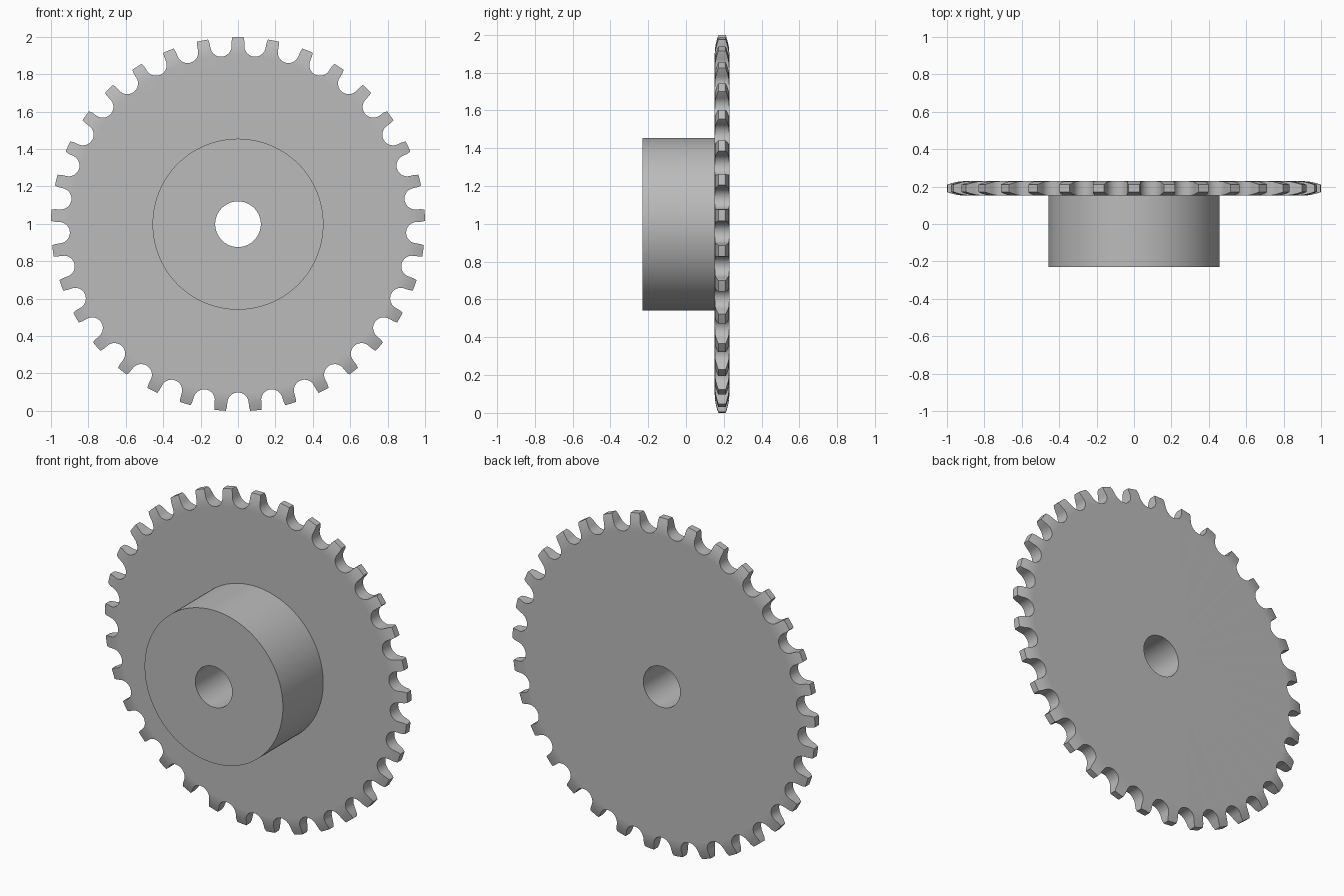
import bpy, bmesh
from math import sin, cos, pi, atan2, hypot, radians

cube = bpy.data.objects.get("Cube")
if cube:
    bpy.data.objects.remove(cube)

TEETH, COLS = 33, 4                  # columns of faces across each tooth
SEG = TEETH * COLS
PITCH = 2 * pi / TEETH
CENTRE_Z = 0.998
BORE, HUB, ROOT, TIP = 0.122, 0.457, 0.9, 1.0
FRONT, PLATE, BACK = -0.229, 0.152, 0.229
MID, HALF = (PLATE + BACK) / 2, (BACK - PLATE) / 2
SEAT = 0.057                         # radius of the round gap between teeth

steel = bpy.data.materials.new("steel grey")
steel.use_nodes = True
GREY = (0.5, 0.5, 0.5, 1)
steel.diffuse_color = GREY
steel.node_tree.nodes["Principled BSDF"].inputs["Base Color"].default_value = GREY


def place(bm, radius, angle, y):
    return bm.verts.new((radius * sin(angle), y, CENTRE_Z + radius * cos(angle)))


def lathe(bm, profile):
    """Turn (radius, y) points around the axle."""
    rings = [[place(bm, r, (i / COLS - 0.5) * PITCH, y) for i in range(SEG)]
             for r, y in profile]
    for a, b in zip(rings, rings[1:]):
        for i in range(SEG):
            j = (i + 1) % SEG
            bm.faces.new((a[i], a[j], b[j], b[i]))


def finish(bm, name):
    bmesh.ops.remove_doubles(bm, verts=bm.verts, dist=1e-5)
    bmesh.ops.recalc_face_normals(bm, faces=bm.faces)
    mesh = bpy.data.meshes.new(name)
    bm.to_mesh(mesh)
    bm.free()
    mesh.materials.append(steel)
    obj = bpy.data.objects.new(name, mesh)
    bpy.context.collection.objects.link(obj)
    bpy.ops.object.select_all(action='DESELECT')
    obj.select_set(True)
    bpy.context.view_layer.objects.active = obj
    bpy.ops.object.shade_smooth_by_angle(angle=radians(30))


# Hub with its share of the bore
bm = bmesh.new()
lathe(bm, [(BORE, PLATE), (BORE, FRONT), (HUB, FRONT), (HUB, PLATE)])
finish(bm, "hub")

# Toothed wheel: flat disc
bm = bmesh.new()
lathe(bm, [(HUB, PLATE), (ROOT, PLATE)])
lathe(bm, [(BORE, PLATE), (BORE, BACK), (ROOT, BACK)])

# Gap outline: round seat, then flanks opening out to the tip
gap = [(SEAT * sin(t), ROOT + SEAT - SEAT * cos(t))
       for t in (radians(85) * k / 9 for k in range(10))]
gap += [(0.06, 0.98), (0.0655, (TIP ** 2 - 0.0655 ** 2) ** 0.5)]
rows = [(hypot(x, z), PITCH / 2 - atan2(x, z)) for x, z in gap]

# Teeth, thinning towards the tip in a gentle curve
for tooth in range(TEETH):
    sides = []
    for sign in (-1, 1):
        grid = []
        for r, spread in rows:
            thick = HALF - 0.019 * ((r - ROOT) / (TIP - ROOT)) ** 2
            grid.append([place(bm, r, tooth * PITCH + spread * (2 * c / COLS - 1),
                               MID + sign * thick) for c in range(COLS + 1)])
        sides.append(grid)
        for a, b in zip(grid, grid[1:]):
            for c in range(COLS):
                bm.faces.new((a[c], a[c + 1], b[c + 1], b[c]))
    f, b = sides
    for k in range(len(rows) - 1):
        for c in (0, COLS):
            bm.faces.new((f[k][c], f[k + 1][c], b[k + 1][c], b[k][c]))
    for c in range(COLS):
        bm.faces.new((f[-1][c], f[-1][c + 1], b[-1][c + 1], b[-1][c]))
finish(bm, "toothed_wheel")
